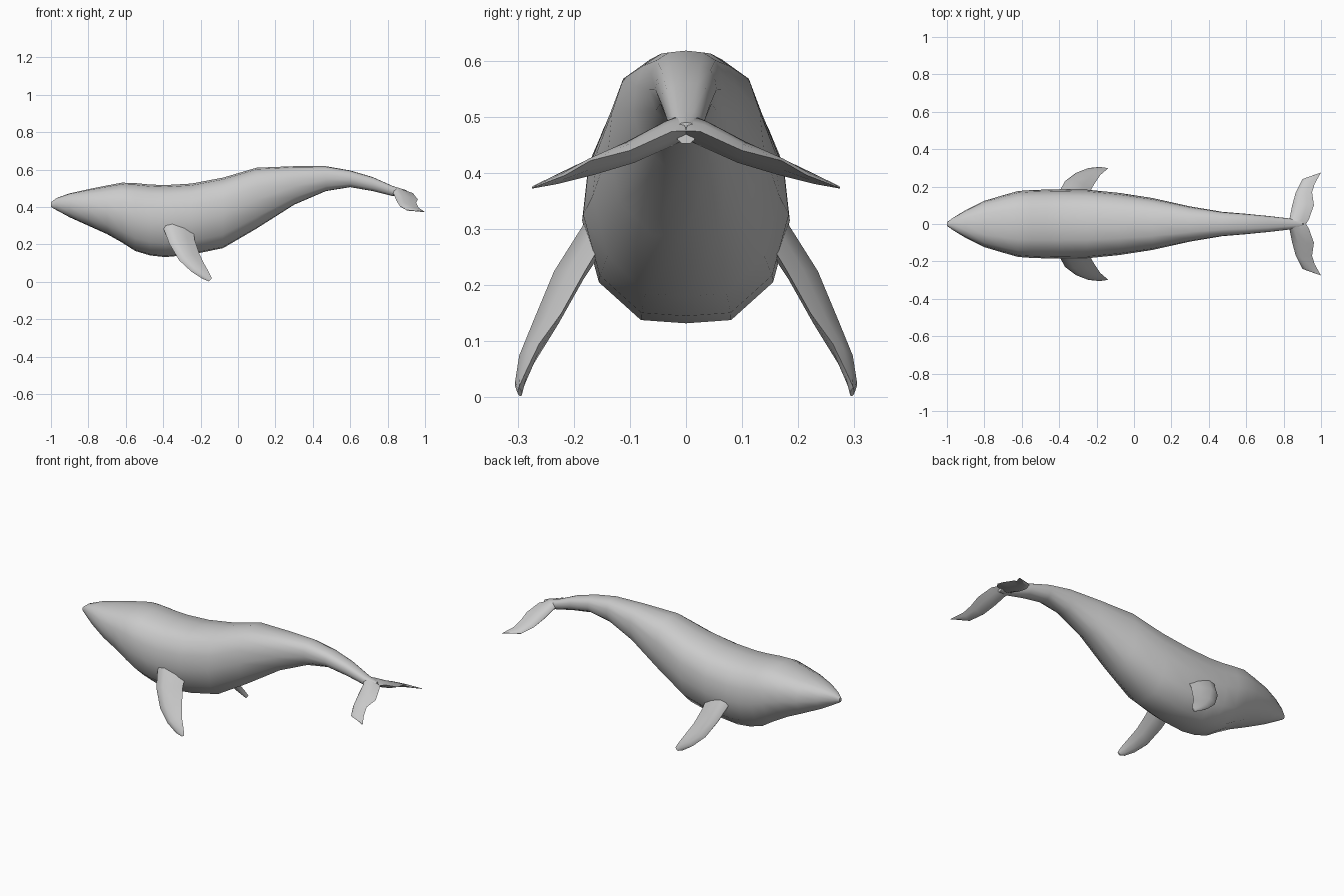
import bpy, bmesh, math
from mathutils import Vector

if "Cube" in bpy.data.objects:
    bpy.data.objects.remove(bpy.data.objects["Cube"])


def loft(name, rings, cap_start=True, mirror=False):
    """Skin a list of equal-length closed rings into one smooth object."""
    bm = bmesh.new()
    loops = [[bm.verts.new(p) for p in ring] for ring in rings]
    n = len(loops[0])
    for a, b in zip(loops, loops[1:]):
        for i in range(n):
            j = (i + 1) % n
            bm.faces.new((a[i], a[j], b[j], b[i]))
    if cap_start:
        bm.faces.new(loops[0])
    bm.faces.new(loops[-1])
    bmesh.ops.recalc_face_normals(bm, faces=bm.faces)
    me = bpy.data.meshes.new(name)
    bm.to_mesh(me)
    bm.free()
    ob = bpy.data.objects.new(name, me)
    bpy.context.collection.objects.link(ob)
    bpy.ops.object.select_all(action='DESELECT')
    ob.select_set(True)
    bpy.context.view_layer.objects.active = ob
    bpy.ops.object.shade_smooth_by_angle(angle=math.radians(50))
    if mirror:
        mod = ob.modifiers.new("mirror", 'MIRROR')
        mod.use_axis = (False, True, False)
    return ob


def fin_rings(stations):
    """Foil rings from (leading point, trailing point, thickness)."""
    foil = [(0, 0), (0.08, .3), (0.3, .5), (0.68, .32), (1, 0),
            (0.68, -.32), (0.3, -.5), (0.08, -.3)]
    st = [(Vector(l), Vector(t), th) for l, t, th in stations]
    mids = [(l + t) / 2 for l, t, _ in st]
    rings = []
    for i, (l, t, th) in enumerate(st):
        span = mids[min(i + 1, len(st) - 1)] - mids[max(i - 1, 0)]
        nrm = (t - l).cross(span).normalized()
        rings.append([l.lerp(t, u) + nrm * v * th for u, v in foil])
    return rings


# Body: x, belly height, back height, half width
stations = [
    (-1.0, .400, .425, .010), (-.97, .383, .448, .032), (-.90, .345, .473, .075),
    (-.80, .300, .495, .125), (-.70, .255, .515, .155), (-.62, .210, .530, .178),
    (-.55, .165, .528, .183), (-.47, .141, .520, .186), (-.39, .132, .517, .187),
    (-.25, .145, .525, .185), (-.08, .180, .557, .168), (.10, .285, .610, .140),
    (.30, .412, .618, .095), (.47, .485, .618, .066), (.60, .506, .595, .055),
    (.72, .485, .560, .043), (.83, .458, .511, .030), (.90, .452, .490, .018)]
half = [(.43, -.97), (.83, -.62), (.99, -.05), (.94, .38), (.80, .74), (.46, .95)]
section = [(0, -1)] + half + [(0, 1)] + [(-u, v) for u, v in reversed(half)]
loft("body", [[(x, u * w, (lo + hi) / 2 + v * (hi - lo) / 2) for u, v in section]
              for x, lo, hi, w in stations])

# Pectoral flippers
loft("flippers", fin_rings([
    ((-.41, .155, .315), (-.24, .135, .30), .055),
    ((-.368, .230, .205), (-.232, .180, .225), .050),
    ((-.315, .270, .115), (-.207, .222, .150), .040),
    ((-.25, .294, .055), (-.180, .262, .095), .030),
    ((-.19, .301, .016), (-.153, .285, .047), .018),
    ((-.155, .295, .002), (-.140, .298, .018), .008)]), mirror=True)

# Tail flukes, joined at the centre line
loft("tail_flukes", fin_rings([
    ((.80, 0, .487), (.920, 0, .475), .045),
    ((.832, .030, .470), (.935, .025, .474), .045),
    ((.846, .100, .435), (.962, .100, .440), .040),
    ((.865, .170, .405), (.952, .170, .422), .030),
    ((.900, .240, .384), (.966, .215, .396), .016),
    ((.990, .272, .375), (1.0, .275, .373), .004)]), cap_start=False, mirror=True)
